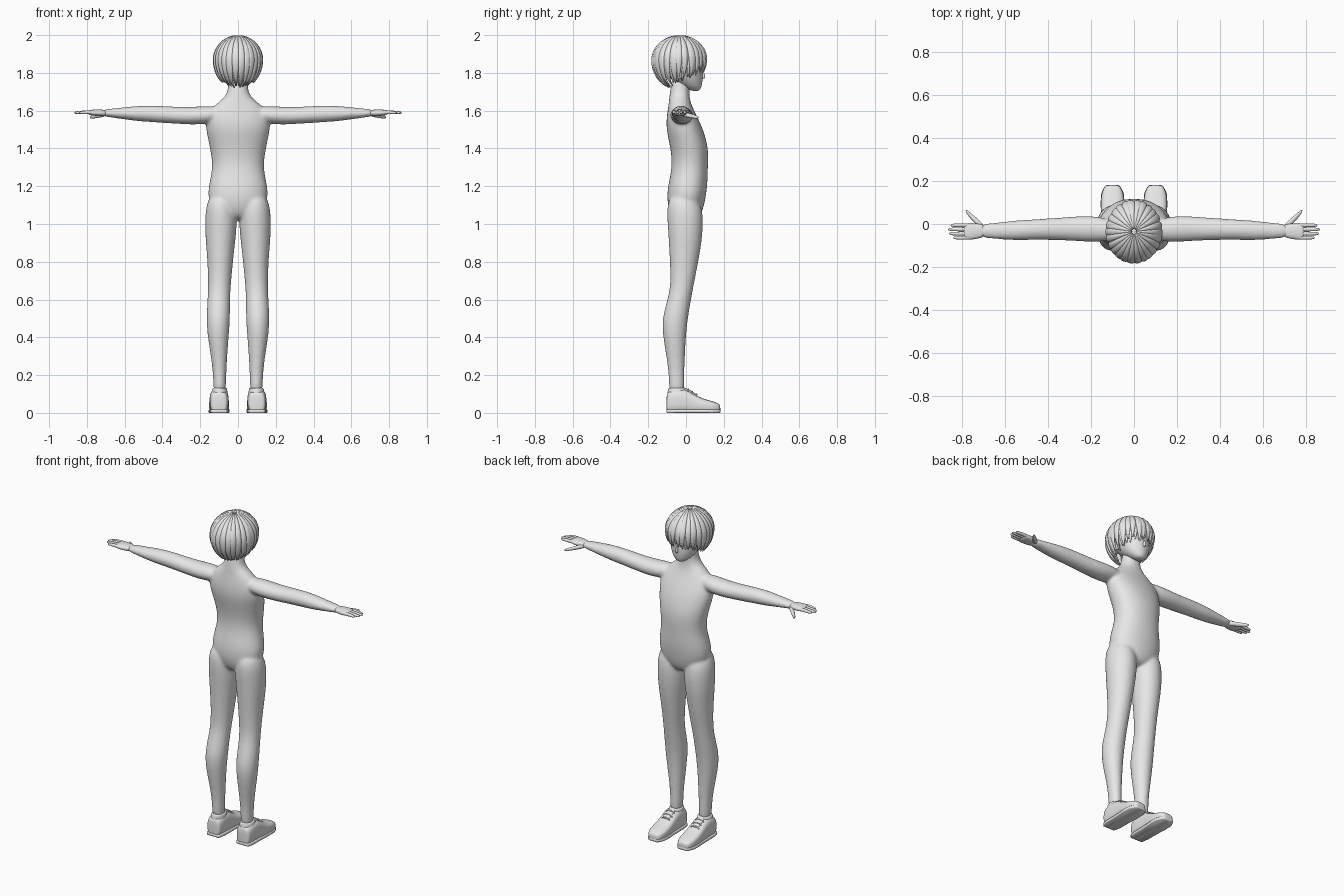
import bpy, bmesh, math, random
from mathutils import Vector

random.seed(4)
cube = bpy.data.objects.get("Cube")
if cube:
    bpy.data.objects.remove(cube, do_unlink=True)

grey = bpy.data.materials.new("plain grey")
grey.use_nodes = True
grey.diffuse_color = (0.8, 0.8, 0.8, 1)
grey.node_tree.nodes["Principled BSDF"].inputs["Base Color"].default_value = (0.8, 0.8, 0.8, 1)


def skin_rings(bm, rings):
    """Join rings of points into a closed tube."""
    loops = [[bm.verts.new(p) for p in ring] for ring in rings]
    n = len(loops[0])
    for a, b in zip(loops, loops[1:]):
        for i in range(n):
            j = (i + 1) % n
            bm.faces.new((a[i], a[j], b[j], b[i]))
    bm.faces.new(loops[0][::-1])
    bm.faces.new(loops[-1])


def loft(bm, axis, table, side=1, sides=18, power=1.0):
    """Table rows: position on axis, then centre and radius on each other axis."""
    rings = []
    for pos, ca, ra, cb, rb in table:
        ring = []
        for i in range(sides):
            t = math.tau * i / sides
            c, s = math.cos(t), math.sin(t)
            a = ca + ra * 1.02 * math.copysign(abs(c) ** power, c)
            b = cb + rb * 1.02 * math.copysign(abs(s) ** power, s)
            x, y, z = {"x": (pos, a, b), "y": (a, pos, b), "z": (a, b, pos)}[axis]
            ring.append((x * side, y, z))
        rings.append(ring)
    skin_rings(bm, rings)


def finish(bm, name, levels=2):
    bmesh.ops.recalc_face_normals(bm, faces=bm.faces)
    mesh = bpy.data.meshes.new(name)
    bm.to_mesh(mesh)
    bm.free()
    mesh.materials.append(grey)
    mesh.shade_smooth()
    obj = bpy.data.objects.new(name, mesh)
    bpy.context.collection.objects.link(obj)
    if levels:
        sub = obj.modifiers.new("rounding", "SUBSURF")
        sub.levels = sub.render_levels = levels
    return obj


# Smooth mannequin body: torso, legs and arms merged into one skin
torso = [
    (1.02, 0, .05, 0, .055), (1.06, 0, .12, 0, .085), (1.12, 0, .158, 0, .1),
    (1.2, 0, .157, .008, .105), (1.3, 0, .13, .022, .093), (1.4, 0, .147, .02, .1),
    (1.5, 0, .17, -.007, .098), (1.57, 0, .17, -.022, .08), (1.63, 0, .125, -.032, .06),
    (1.67, 0, .066, -.035, .053), (1.72, 0, .05, -.032, .05), (1.8, 0, .048, -.02, .045)]
leg = [
    (1.16, .085, .055, -.02, .055), (1.1, .09, .08, -.008, .094), (1, .09, .085, -.003, .094),
    (.9, .093, .077, -.004, .086), (.8, .094, .067, -.01, .075), (.7, .097, .061, -.018, .063),
    (.62, .101, .058, -.03, .06), (.5, .105, .063, -.06, .069), (.4, .105, .055, -.061, .06),
    (.3, .1, .043, -.055, .049), (.2, .097, .034, -.05, .04), (.08, .097, .033, -.048, .042)]
arm = [
    (.08, -.03, .05, 1.585, .04), (.2, -.022, .062, 1.574, .049), (.3, -.022, .055, 1.573, .044),
    (.45, -.025, .047, 1.584, .045), (.55, -.03, .047, 1.585, .039),
    (.65, -.032, .037, 1.587, .025), (.73, -.032, .031, 1.588, .018)]
bm = bmesh.new()
loft(bm, "z", torso, power=.92)
for side in (1, -1):
    loft(bm, "z", leg, side)
    loft(bm, "x", arm, side)
body = finish(bm, "body")
merge = body.modifiers.new("merge", "REMESH")
merge.mode = "VOXEL"
merge.voxel_size = .008
merge.use_smooth_shade = True
relax = body.modifiers.new("relax", "SMOOTH")
relax.factor = .5
relax.iterations = 8

# Hands with four fingers and a thumb
fingers = [(-.064, .842), (-.045, .862), (-.025, .867), (-.006, .855)]
for side, label in ((1, "left"), (-1, "right")):
    bm = bmesh.new()
    loft(bm, "x", [(.69, -.032, .028, 1.588, .016), (.73, -.033, .036, 1.588, .018),
                   (.77, -.035, .041, 1.59, .016), (.795, -.035, .036, 1.59, .012)], side, 12, .8)
    for y, tip in fingers:
        loft(bm, "x", [(.76, y, .009, 1.59, .01), (.79, y, .0105, 1.592, .011),
                       (tip - .02, y, .009, 1.59, .009), (tip, y, .006, 1.589, .006)], side, 8)
    loft(bm, "x", [(.695, -.02, .014, 1.583, .012), (.73, .008, .02, 1.576, .014),
                   (.765, .042, .014, 1.568, .01), (.785, .064, .008, 1.564, .007)], side, 8)
    finish(bm, label + "_hand", 2)

# Head with a small nose and ears
bm = bmesh.new()
loft(bm, "z", [(1.703, 0, .022, .05, .022), (1.73, 0, .055, .028, .056),
               (1.78, 0, .087, -.005, .095), (1.85, 0, .104, -.03, .118),
               (1.92, 0, .098, -.04, .108), (1.965, 0, .055, -.045, .065)])
finish(bm, "head")
bm = bmesh.new()
loft(bm, "z", [(1.768, 0, .008, .086, .01), (1.779, 0, .01, .09, .016),
               (1.8, 0, .006, .084, .012), (1.825, 0, .005, .08, .008)], sides=8)
finish(bm, "nose")
for side, label in ((1, "left"), (-1, "right")):
    bm = bmesh.new()
    loft(bm, "x", [(.08, -.03, .012, 1.79, .02), (.095, -.034, .018, 1.795, .03),
                   (.106, -.038, .018, 1.798, .028)], side, 10)
    finish(bm, label + "_ear")


# Hair: two layers of tapered locks running from the crown to a ragged hem
def add_lock(bm, angle, reach, width, lift):
    steps, rings = 12, []
    c, s = math.cos(angle), math.sin(angle)
    across = Vector((-s, c, 0))
    for k in range(steps + 1):
        t = k / steps
        phi = math.radians(4 + (reach - 4) * t)
        drop = .126 if phi < math.pi / 2 else .158
        out = math.sin(phi)
        centre = Vector((out * c * (.125 + lift), -.035 + out * s * (.141 + lift),
                         1.865 + math.cos(phi) * (drop + lift)))
        normal = Vector((out * c, out * s, math.cos(phi)))
        taper = min(1, (1 - t) / .38) ** .7
        w = max(.003, width * (.15 + .85 * out) * taper)
        d = .002 + .009 * taper
        rings.append([centre + across * (w * math.cos(q)) + normal * (d * math.sin(q))
                      for q in (math.tau * i / 8 for i in range(8))])
    skin_rings(bm, rings)


bm = bmesh.new()
count = 26
for layer in range(2):
    for i in range(count):
        angle = math.tau * (i + layer / 2) / count
        facing = math.sin(angle)
        # short fringe over the face, longer at the sides, longest at the nape
        hem = 133 - 24 * facing if facing > 0 else 133 - 20 * facing
        reach = hem + random.uniform(-5, 6) + 3 * layer
        add_lock(bm, angle + random.uniform(-.04, .04), reach,
                 random.uniform(.02, .026), -.006 * layer)
finish(bm, "hair", 1)

# Shoes: upper, sole, ankle collar and laces
upper = [(-.104, .036, .05), (-.092, .044, .056), (-.05, .05, .064), (0, .05, .063),
         (.04, .051, .05), (.09, .054, .037), (.14, .052, .031), (.172, .038, .025),
         (.182, .026, .02)]
for side, label in ((1, "left"), (-1, "right")):
    bm = bmesh.new()
    loft(bm, "y", [(y, .1, w, h, h) for y, w, h in upper], side, 20, .68)
    finish(bm, label + "_shoe")

    bm = bmesh.new()
    outline = [(.1 + w * 1.03, y) for y, w, h in upper]
    outline += [(.1 - w * 1.03, y) for y, w, h in upper[::-1]]
    skin_rings(bm, [[(x * side, y, z) for x, y in outline] for z in (0, .018)])
    sole = finish(bm, label + "_sole", 0)
    edge = sole.modifiers.new("soft edge", "BEVEL")
    edge.width = .003
    edge.limit_method = "ANGLE"

    bm = bmesh.new()
    loft(bm, "z", [(.08, .1, .045, -.045, .055), (.11, .098, .042, -.046, .052),
                   (.13, .097, .039, -.046, .048), (.132, .097, .034, -.046, .042)], side, 16)
    loft(bm, "y", [(-.02, .098, .02, .125, .012), (0, .099, .024, .122, .012),
                   (.03, .1, .024, .106, .01), (.06, .1, .02, .088, .008)], side, 10)
    finish(bm, label + "_shoe_collar")

    bm = bmesh.new()
    for k in range(3):
        y, z = .012 + .022 * k, .126 - .013 * k
        loft(bm, "x", [(x, y, .004, z - drop, .004) for x, drop in
                       ((.068, .014), (.085, .002), (.1, 0), (.115, .002), (.132, .014))], side, 8)
    finish(bm, label + "_laces", 1)
